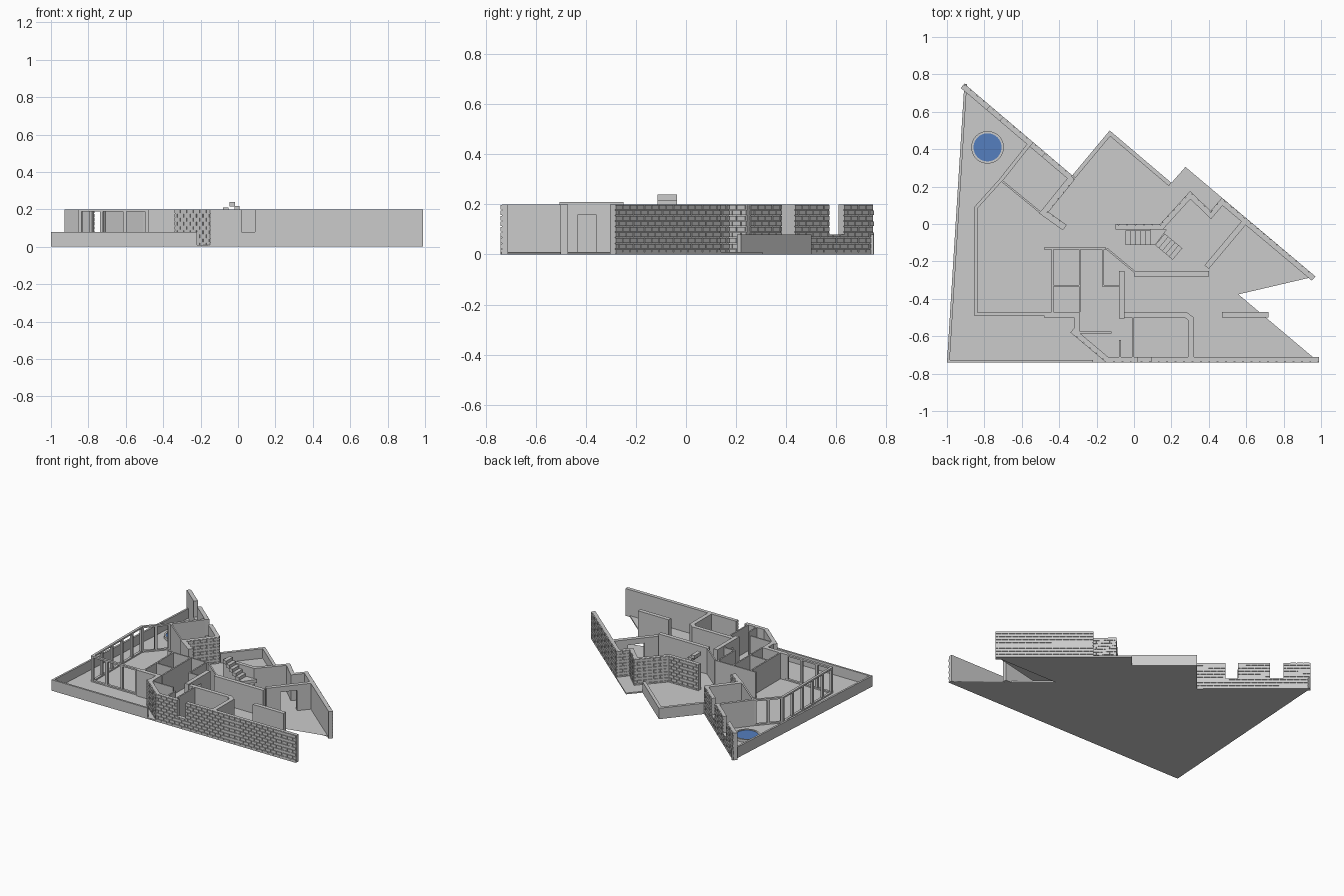
import bpy, bmesh, math
from mathutils import Vector

if "Cube" in bpy.data.objects:
    bpy.data.objects.remove(bpy.data.objects["Cube"])

H = 0.2      # wall height
LOW = 0.08   # parapet / sill height


def finish(name, bm, color=None):
    bmesh.ops.recalc_face_normals(bm, faces=bm.faces)
    me = bpy.data.meshes.new(name)
    bm.to_mesh(me)
    bm.free()
    ob = bpy.data.objects.new(name, me)
    bpy.context.collection.objects.link(ob)
    if color:
        mat = bpy.data.materials.new(name + "_colour")
        mat.diffuse_color = color
        mat.use_nodes = True
        mat.node_tree.nodes["Principled BSDF"].inputs["Base Color"].default_value = mat.diffuse_color
        me.materials.append(mat)
    return ob


def prism(bm, poly, z0, z1):
    lo = [bm.verts.new((p[0], p[1], z0)) for p in poly]
    hi = [bm.verts.new((p[0], p[1], z1)) for p in poly]
    n = len(poly)
    bm.faces.new(lo[::-1])
    bm.faces.new(hi)
    for i in range(n):
        j = (i + 1) % n
        bm.faces.new((lo[i], lo[j], hi[j], hi[i]))


def offset(pts, d):
    """Shift an open polyline to its left by d with mitred corners."""
    P = [Vector(p) for p in pts]
    N = []
    for a, b in zip(P, P[1:]):
        e = (b - a).normalized()
        N.append(Vector((-e.y, e.x)))
    out = []
    for i, p in enumerate(P):
        n0, n1 = N[max(i - 1, 0)], N[min(i, len(N) - 1)]
        out.append(p + (n0 + n1) * (d / (1 + n0.dot(n1))))
    return out


def ribbon(bm, pts, d0, d1, z0, z1):
    prism(bm, offset(pts, d0) + offset(pts, d1)[::-1], z0, z1)


def bricks(bm, pts, z0, z1, length=0.045, rows=9):
    """Running-bond courses standing proud of the outer face."""
    rh = H / rows
    for a, b in zip(pts, pts[1:]):
        a, b = Vector(a), Vector(b)
        L = (b - a).length
        e = (b - a) / L
        for r in range(rows):
            za, zb = max(z0, r * rh + 0.002), min(z1, (r + 1) * rh - 0.002)
            if zb - za < 0.004:
                continue
            s = -length / 2 * (r % 2)
            while s < L:
                u, v = max(s, 0), min(s + length - 0.005, L)
                if v - u > 0.004:
                    ribbon(bm, [a + e * u, a + e * v], 0, 0.006, za, zb)
                s += length


def wall(name, pts, t=0.03, h=H, brick=False, gaps=()):
    """Wall left of a polyline; gaps (from, to, bottom, top) for straight walls."""
    bm = bmesh.new()

    def part(line, z0, z1):
        ribbon(bm, line, 0.005 if brick else 0, t, z0, z1)
        if brick:
            bricks(bm, line, z0, z1)

    if not gaps:
        part(pts, 0, h)
    else:
        a, b = Vector(pts[0]), Vector(pts[1])
        cur = 0
        for f0, f1, za, zb in gaps:
            part([a.lerp(b, cur), a.lerp(b, f0)], 0, h)
            if za > 0:
                part([a.lerp(b, f0), a.lerp(b, f1)], 0, za)
            if zb < h:
                part([a.lerp(b, f0), a.lerp(b, f1)], zb, h)
            cur = f1
        part([a.lerp(b, cur), b], 0, h)
    return finish(name, bm)


# Floor slab
bm = bmesh.new()
prism(bm, [(-1, -.74), (.99, -.74), (.42, -.26), (.42, -.28), (.97, -.28), (.275, .305),
           (.20, .22), (-.13, .50), (-.33, .26), (-.907, .75)], 0, 0.01)
finish("floor_slab", bm)

# Low parapets
wall("terrace_parapet", [(-.907, .75), (-1, -.74), (-.22, -.74)], .014, LOW)
wall("balcony_parapet", [(.20, .22), (-.13, .50), (-.33, .26)], .022, LOW)

# Brick outer walls
wall("left_wing_brick_wall", [(-.33, .26), (-.907, .75)], .03, brick=True,
     gaps=[(.25, .36, LOW, H), (.64, .76, LOW, H)])
wall("left_wing_side_wall", [(-.36, -.005), (-.457, .064), (-.315, .24)], .035, brick=True)
wall("right_wing_brick_wall", [(.97, -.28), (.47, .14), (.41, .07), (.30, .176),
                               (.14, 0), (-.10, 0)], .03, brick=True)
wall("front_corner_wall", [(-.34, -.58), (-.15, -.74), (.02, -.74)], .03, brick=True)
wall("front_window_sill", [(.02, -.74), (.09, -.74)], .03, LOW, brick=True)
wall("front_brick_wall", [(.09, -.74), (.99, -.74)], .03, brick=True)

# Thick inner walls
wall("right_wing_cross_wall", [(.40, -.24), (.61, .01)], .03, gaps=[(.3, .65, 0, .16)])
wall("hall_south_wall", [(0, -.28), (.40, -.28)], .03)
wall("hall_west_wall", [(-.05, -.505), (-.05, -.25)], .03, .21, gaps=[(.29, .57, 0, .16)])
wall("bedroom_wall", [(.32, -.71), (.32, -.50), (.28, -.47), (-.05, -.47)], .03)
wall("garage_partition", [(.72, -.47), (.47, -.47)], .03)
wall("entry_south_wall", [(-.48, -.50), (-.29, -.50)], .03)
wall("entry_side_wall", [(-.29, -.59), (-.29, -.50)], .03)
wall("left_room_wall", [(-.57, .43), (-.72, .24)], .02)

# Thin partitions
T = .01
thin = [((-.72, .235), (-.50, .055)), ((-.48, -.135), (-.15, -.135)), ((-.15, -.135), (0, -.26)),
        ((-.43, -.47), (-.43, -.13)), ((-.285, -.47), (-.285, -.13)),
        ((-.16, -.335), (-.16, -.13)), ((-.435, -.335), (-.29, -.335)),
        ((-.165, -.335), (-.08, -.335)), ((-.29, -.585), (-.12, -.585)),
        ((-.07, -.71), (-.07, -.62)), ((.0, -.71), (.0, -.50))]
for i, (p, q) in enumerate(thin):
    wall(f"partition_{i + 1}", [p, q], T)

# Glazed front of the living room: rails and posts
line = [(-.72, .24), (-.855, .09), (-.855, -.49), (-.48, -.49)]
bm = bmesh.new()
ribbon(bm, line, 0, .018, 0, .02)
ribbon(bm, line, 0, .018, .188, H)
for (a, b), n in zip(zip(line, line[1:]), (2, 5, 3)):
    a, b = Vector(a), Vector(b)
    half = (b - a).normalized() * .009
    for k in range(n + 1):
        c = a.lerp(b, k / n)
        c += half if k == 0 else -half if k == n else half * 0
        ribbon(bm, [c - half, c + half], .001, .017, .01, .19)
finish("glazing_frame", bm)

# Staircase: straight flight, landing, angled flight
bm = bmesh.new()
rise = .023
for i in range(5):
    x, z = -.045 + i * .026, .24 - i * rise
    prism(bm, [(x, -.113), (x + .028, -.113), (x + .028, -.036), (x, -.036)], z - rise * 1.1, z)
z = .24 - 5 * rise
prism(bm, [(.085, -.113), (.113, -.113), (.175, -.03), (.085, -.03)], z - rise * 1.1, z)
d, s = Vector((.77, -.64)), Vector((.64, .77))
for i in range(5):
    p, z = Vector((.113, -.113)) + d * (i * .024), .125 - (i + 1) * .02
    prism(bm, [p, p + d * .026, p + d * .026 + s * .08, p + s * .08], z - .022, z)
finish("staircase", bm)

# Round pool
C = (-.783, .41)


def circle(r, n=48):
    return [(C[0] + r * math.cos(2 * math.pi * k / n), C[1] + r * math.sin(2 * math.pi * k / n))
            for k in range(n)]


bm = bmesh.new()
inner, outer = circle(.075), circle(.087)
for k in range(48):
    j = (k + 1) % 48
    prism(bm, [inner[k], outer[k], outer[j], inner[j]], .005, .03)
bmesh.ops.remove_doubles(bm, verts=bm.verts, dist=1e-5)
seen = {}
for f in bm.faces:
    seen.setdefault(frozenset(v.index for v in f.verts), f)
finish("pool_rim", bm)
bm = bmesh.new()
prism(bm, circle(.075), .005, .025)
finish("pool_water", bm, (.09, .21, .52, 1))
